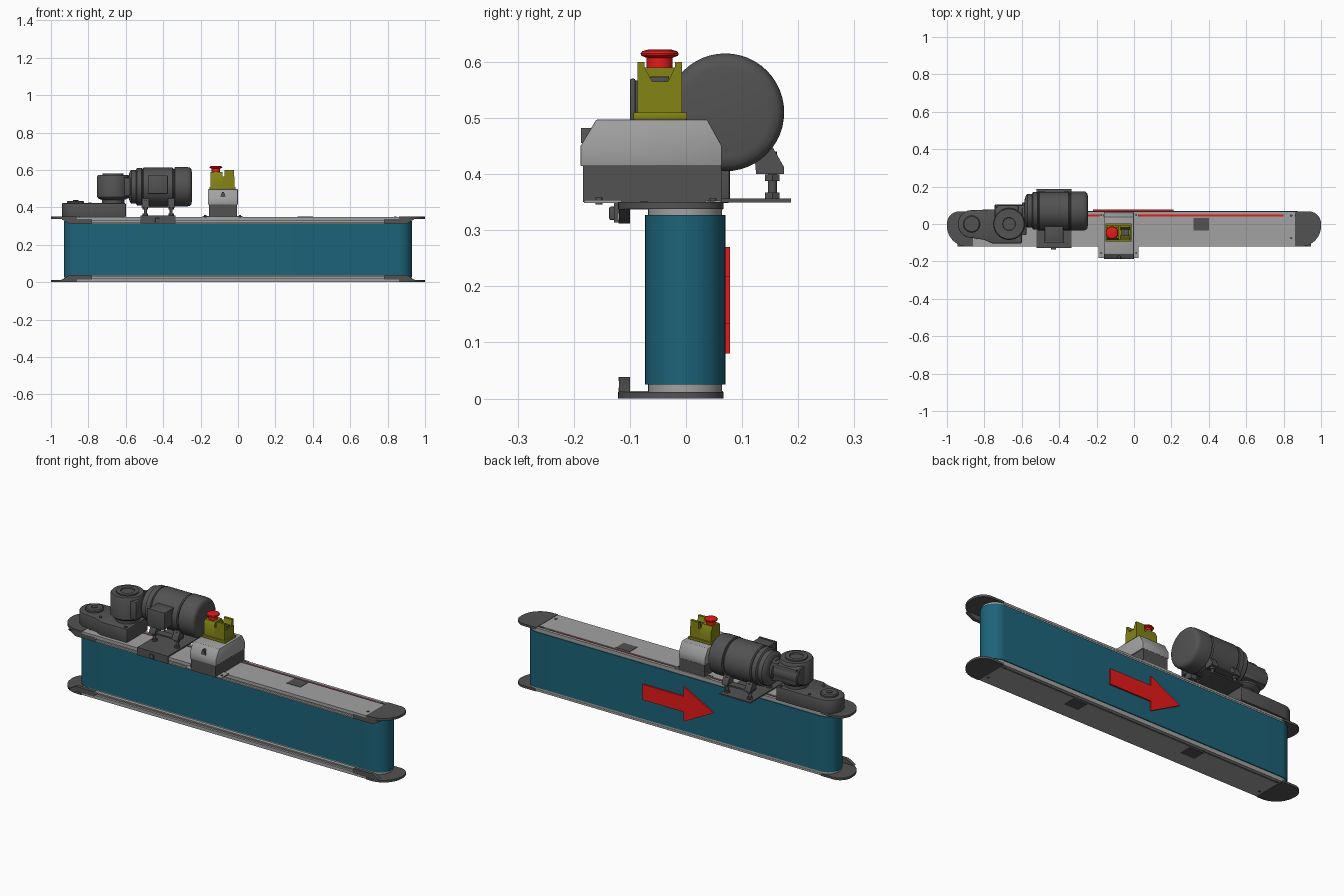
import bpy, bmesh, math
from mathutils import Vector

if "Cube" in bpy.data.objects:
    bpy.data.objects.remove(bpy.data.objects["Cube"])


def material(name, r, g, b):
    m = bpy.data.materials.new(name)
    m.diffuse_color = (r, g, b, 1)
    m.use_nodes = True
    m.node_tree.nodes["Principled BSDF"].inputs["Base Color"].default_value = m.diffuse_color
    return m


DARK = material("dark_grey", 0.085, 0.085, 0.085)
LIGHT = material("light_grey", 0.36, 0.36, 0.36)
BLUE = material("belt_blue", 0.012, 0.125, 0.19)
RED = material("red", 0.8, 0.01, 0.01)
YELLOW = material("switch_yellow", 0.23, 0.23, 0.008)


def finish(name, bm, mat, bevel=0, segs=2):
    """Sharp edges above 35 degrees, smooth below; optional rounded edges."""
    bmesh.ops.recalc_face_normals(bm, faces=bm.faces)
    if bevel:
        edges = [e for e in bm.edges if e.is_manifold and e.calc_face_angle() > 0.6]
        bmesh.ops.bevel(bm, geom=edges, offset=bevel, segments=segs, profile=0.5, affect='EDGES')
    for f in bm.faces:
        f.smooth = True
    for e in bm.edges:
        e.smooth = e.is_manifold and e.calc_face_angle() < math.radians(35)
    me = bpy.data.meshes.new(name)
    bm.to_mesh(me)
    bm.free()
    me.materials.append(mat)
    ob = bpy.data.objects.new(name, me)
    bpy.context.collection.objects.link(ob)
    return ob


def prism(name, pts, axis, lo, hi, mat, bevel=0, caps=True, segs=2):
    """Extrude a 2D outline: z takes (x,y), y takes (x,z), x takes (y,z)."""
    place = {'z': lambda a, b, c: (a, b, c), 'y': lambda a, b, c: (a, c, b),
             'x': lambda a, b, c: (c, a, b)}[axis]
    bm = bmesh.new()
    low = [bm.verts.new(place(a, b, lo)) for a, b in pts]
    high = [bm.verts.new(place(a, b, hi)) for a, b in pts]
    n = len(pts)
    for i in range(n):
        j = (i + 1) % n
        bm.faces.new((low[i], low[j], high[j], high[i]))
    if caps:
        bm.faces.new(low)
        bm.faces.new(high)
    return finish(name, bm, mat, bevel, segs)


def box(name, x, y, z, mat, bevel=0):
    pts = [(x[0], y[0]), (x[1], y[0]), (x[1], y[1]), (x[0], y[1])]
    return prism(name, pts, 'z', z[0], z[1], mat, bevel)


def arc(cx, cy, rx, ry, a0, a1, n=12):
    return [(cx + rx * math.cos(math.radians(a0 + (a1 - a0) * i / n)),
             cy + ry * math.sin(math.radians(a0 + (a1 - a0) * i / n))) for i in range(n + 1)]


def lathe(name, profile, axis, centre, mat, n=40):
    """Revolve (radius, distance along axis) points around the z or x axis."""
    bm = bmesh.new()
    rings = []
    for r, d in profile:
        ring = []
        for i in range(n):
            t = 2 * math.pi * i / n
            u, v = r * math.cos(t), r * math.sin(t)
            p = (u, v, d) if axis == 'z' else (d, u, v)
            ring.append(bm.verts.new(Vector(centre) + Vector(p)))
        rings.append(ring)
    for a, b in zip(rings, rings[1:]):
        for i in range(n):
            j = (i + 1) % n
            bm.faces.new((a[i], a[j], b[j], b[i]))
    bm.faces.new(rings[0])
    bm.faces.new(rings[-1])
    return finish(name, bm, mat)


def cyl(name, r, lo, hi, x, y, mat, n=32):
    return lathe(name, [(r, lo), (r, hi)], 'z', (x, y, 0), mat, n)


# Belt loop and the slider body inside it
def stadium(r, half):
    c = half - 0.0715
    return arc(c, -0.0015, r, r, -90, 90, 20) + arc(-c, -0.0015, r, r, 90, 270, 20)


belt = prism("belt", stadium(0.0715, 0.93), 'z', 0.025, 0.327, BLUE, caps=False)
sol = belt.modifiers.new("thickness", 'SOLIDIFY')
sol.thickness = 0.005
sol.offset = -1
prism("slider_body", stadium(0.066, 0.93), 'z', 0.012, 0.34, LIGHT)

# Top and bottom frame, mirrored about the mid height of the belt
for level in ("top", "bottom"):
    def h(a, b, top=level == "top"):
        return (a, b) if top else (0.35 - b, 0.35 - a)
    box(level + "_cover_plate", (-0.86, 0.86), (-0.12, 0.039), h(0.337, 0.348), LIGHT)
    box(level + "_rear_edge", (-0.86, 0.86), (0.05, 0.066), h(0.337, 0.348), LIGHT)
    if level == "top":
        box("red_slot_strip", (-0.8, 0.8), (0.039, 0.05), (0.336, 0.344), RED)
    else:
        box("bottom_slot_fill", (-0.86, 0.86), (0.039, 0.05), (0.004, 0.014), DARK)
    # slotted front rail, extruded along x
    rail = [(-0.1, 0.337), (-0.1, 0.312), (-0.12, 0.312), (-0.12, 0.319), (-0.108, 0.319),
            (-0.108, 0.33), (-0.12, 0.33), (-0.12, 0.337)]
    prism(level + "_front_rail", [(y, h(z, z)[0]) for y, z in rail], 'x', -0.78, 0.78, LIGHT)
    for s, side in ((-1, "left"), (1, "right")):
        # rounded end cap with a tapering front skirt
        cap = [(0.86, -0.121)] + arc(0.89, -0.011, 0.11, 0.11, -90, 0) + \
            arc(0.935, 0.002, 0.065, 0.065, 0, 90) + [(0.86, 0.067)]
        prism(f"{level}_{side}_end_cap", [(s * x, y) for x, y in cap], 'z', *h(0.338, 0.35), DARK)
        skirt = [(0.78, 0.338), (0.78, 0.312), (0.9, 0.312), (0.945, 0.338)]
        prism(f"{level}_{side}_skirt", [(s * x, h(z, z)[0]) for x, z in skirt], 'y',
              -0.119, -0.1, DARK)
        for y in (-0.075, 0.045):
            z = h(0.345, 0.351)
            cyl(f"{level}_{side}_cap_screw", 0.007, max(z[0], 0), z[1], s * 0.84, y, DARK, 12)
        if level == "bottom" or s > 0:
            box(f"{level}_{side}_inset_panel", (s * 0.36 - 0.042, s * 0.36 + 0.042),
                (-0.035, 0.033), h(0.34, 0.35), DARK)

# Direction arrow on the back of the belt
prism("direction_arrow", [(0.21, 0.133), (-0.04, 0.133), (-0.04, 0.08), (-0.22, 0.175),
      (-0.04, 0.27), (-0.04, 0.218), (0.21, 0.218)], 'y', 0.069, 0.078, RED)

# Drive housing: round nose over the drum, wide end under the gearbox
nose = arc(-0.868, 0, 0.074, 0.074, 90, 270, 20)
prism("drive_housing", nose + [(-0.8, -0.085), (-0.76, -0.103), (-0.6, -0.103),
      (-0.6, 0.078), (-0.76, 0.078)], 'z', 0.348, 0.422, DARK, 0.004)
lathe("drum_bearing_boss", [(0.045, 0.42), (0.045, 0.43), (0.04, 0.435)], 'z', (-0.868, 0, 0), DARK)
cyl("drum_shaft_end", 0.015, 0.43, 0.439, -0.868, 0, DARK, 20)
for x, y in ((-0.79, -0.06), (-0.79, 0.06), (-0.62, -0.085), (-0.62, 0.062)):
    cyl("housing_screw", 0.008, 0.42, 0.427, x, y, DARK, 12)

# Worm gearbox
lathe("gearbox_body", [(0.06, 0.42), (0.06, 0.44), (0.078, 0.447), (0.085, 0.455), (0.085, 0.565),
      (0.08, 0.573), (0.057, 0.573), (0.057, 0.58), (0.035, 0.58), (0.033, 0.574)],
      'z', (-0.668, 0, 0), DARK)
lathe("worm_housing", [(0.045, -0.745), (0.05, -0.74), (0.05, -0.6), (0.06, -0.597), (0.06, -0.575)],
      'x', (0, 0.055, 0.51), DARK)
box("gearbox_side_block", (-0.735, -0.59), (0.0, 0.1), (0.465, 0.555), DARK, 0.008)
box("gearbox_flange_block", (-0.62, -0.575), (-0.06, 0.1), (0.46, 0.56), DARK, 0.006)

# Motor, revolved around x
lathe("motor_body", [(0.06, -0.585), (0.082, -0.578), (0.09, -0.57), (0.09, -0.545), (0.1, -0.54),
      (0.1, -0.515), (0.094, -0.51), (0.094, -0.34), (0.105, -0.338), (0.105, -0.27),
      (0.102, -0.258), (0.094, -0.25), (0.08, -0.247)], 'x', (0, 0.07, 0.51), DARK, 48)
lathe("motor_shell", [(0.098, -0.51), (0.102, -0.505), (0.102, -0.35), (0.098, -0.345)],
      'x', (0, 0.07, 0.51), DARK, 48)
box("terminal_box", (-0.478, -0.378), (-0.092, 0.0), (0.475, 0.567), DARK, 0.004)
box("terminal_box_lid", (-0.481, -0.375), (-0.1, -0.09), (0.472, 0.57), DARK, 0.003)

# Motor mount: plate, front hook, sloped feet and levelling bolts
box("motor_mount_plate", (-0.52, -0.335), (-0.121, 0.187), (0.349, 0.356), DARK)
box("motor_mount_front", (-0.52, -0.335), (-0.128, -0.12), (0.314, 0.356), DARK)
cyl_knob = box("mount_clamp_bolt", (-0.443, -0.417), (-0.137, -0.126), (0.318, 0.342), DARK, 0.003)
for s, yc in ((1, 0.15), (-1, -0.01)):
    foot = [(0.025, 0.40), (0.025, 0.412), (0.005, 0.447), (-0.03, 0.455), (-0.025, 0.40)]
    for x in (-0.495, -0.357):
        prism("motor_foot", [(yc + s * y, z) for y, z in foot], 'x', x - 0.018, x + 0.018, DARK)
        cyl("levelling_bolt", 0.008, 0.354, 0.44, x, yc + s * 0.004, DARK, 16)
        for z in (0.356, 0.388, 0.412):
            cyl("levelling_nut", 0.015, z, z + 0.011, x, yc + s * 0.004, DARK, 6)
    box("motor_foot_bar", (-0.515, -0.337), (yc - 0.02, yc + 0.02), (0.40, 0.408), DARK)

# Control cabinet
box("cabinet_flange", (-0.19, 0.025), (-0.182, -0.115), (0.348, 0.354), LIGHT)
box("cabinet_base", (-0.155, -0.006), (-0.184, 0.063), (0.35, 0.414), DARK)
prism("cabinet_cover", [(-0.188, 0.414), (0.064, 0.414), (0.064, 0.45), (0.038, 0.497),
      (-0.16, 0.497), (-0.188, 0.45)], 'x', -0.16, -0.001, LIGHT, 0.002)
prism("cabinet_latch", [(-0.095, 0.455), (-0.065, 0.455), (-0.075, 0.482), (-0.085, 0.482)],
      'y', -0.187, -0.165, DARK)
for x in (-0.175, 0.011):
    cyl("flange_screw", 0.006, 0.346, 0.358, x, -0.155, DARK, 12)
    box("cabinet_clip", (x - 0.012, x + 0.012), (0.035, 0.062), (0.346, 0.353), LIGHT)
    cyl("clip_screw", 0.006, 0.35, 0.356, x, 0.048, DARK, 12)

# Yellow switch unit with guards, rocker and emergency button
box("switch_base", (-0.153, -0.013), (-0.094, 0.002), (0.497, 0.51), YELLOW, 0.002)
prism("button_housing", [(-0.086, 0.51), (-0.007, 0.51), (-0.007, 0.565), (-0.02, 0.59),
      (-0.076, 0.59), (-0.086, 0.575)], 'x', -0.147, -0.083, YELLOW)
box("rocker_housing", (-0.083, -0.02), (-0.086, -0.007), (0.51, 0.565), YELLOW)
for y0, y1, ya in ((-0.086, -0.074, -0.06), (-0.007, -0.02, -0.032)):
    prism("rocker_guard", [(y0, 0.565), (y0, 0.6), (y1, 0.6), (y1, 0.59), (ya, 0.565)],
          'x', -0.072, -0.022, YELLOW)
for x in (-0.058, -0.036):
    box("rocker_button", (x - 0.01, x + 0.01), (-0.064, -0.03), (0.56, 0.574), DARK, 0.002)
lathe("emergency_button", [(0.023, 0.587), (0.023, 0.607), (0.033, 0.611), (0.034, 0.615),
      (0.031, 0.619), (0.02, 0.622)], 'z', (-0.118, -0.047, 0), RED)
